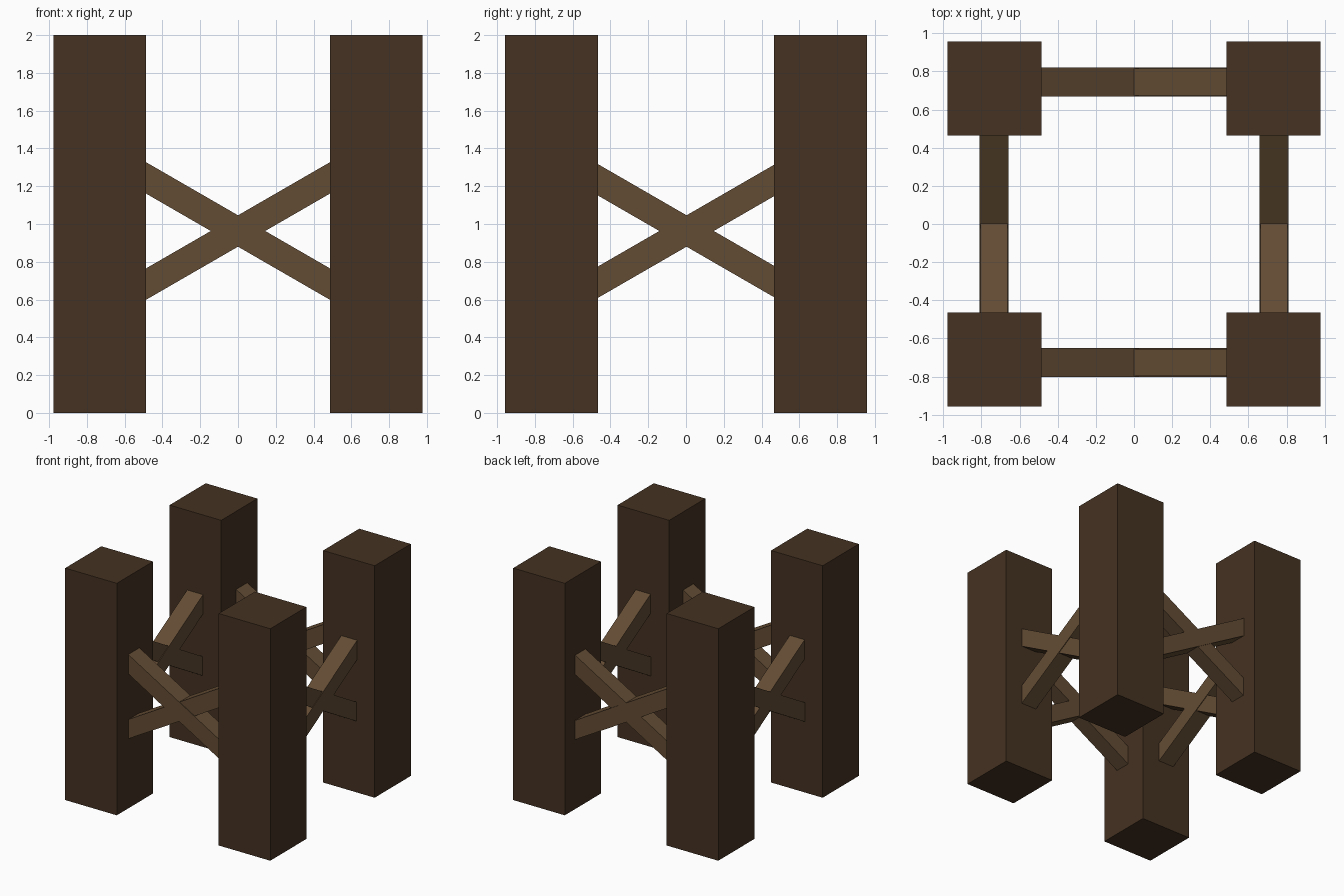
import bpy
from math import radians, cos

if "Cube" in bpy.data.objects:
    bpy.data.objects.remove(bpy.data.objects["Cube"])


def material(name, rgb):
    m = bpy.data.materials.new(name)
    m.diffuse_color = (*rgb, 1)
    m.use_nodes = True
    m.node_tree.nodes["Principled BSDF"].inputs["Base Color"].default_value = m.diffuse_color
    return m


dark_wood = material("dark_wood", (0.060, 0.032, 0.016))
light_wood = material("light_wood", (0.125, 0.072, 0.034))


def box(name, centre, size, mat, rot=(0, 0, 0)):
    bpy.ops.mesh.primitive_cube_add(size=1, location=centre, rotation=rot)
    ob = bpy.context.object
    ob.name = name
    ob.scale = size
    ob.data.materials.append(mat)
    return ob


# Four corner posts
for sx, side in ((-1, "left"), (1, "right")):
    for sy, end in ((-1, "front"), (1, "back")):
        box(f"{end}_{side}_post", (sx * 0.732, sy * 0.711, 1),
            (0.492, 0.492, 2), dark_wood)

# Crossed braces, ends let slightly into the posts
TILT = radians(30)
THICK = 0.144
MID_Z = 0.963
LENGTH = 2 * 0.53 / cos(TILT)
for end, y in (("front", -0.725), ("back", 0.745)):
    box(f"{end}_falling_brace", (0, y, MID_Z), (LENGTH, 0.152, THICK),
        light_wood, (0, TILT, 0))
    box(f"{end}_rising_brace", (0, y, MID_Z), (LENGTH, 0.142, THICK),
        light_wood, (0, -TILT, 0))
for side, x in (("left", -0.735), ("right", 0.735)):
    box(f"{side}_rising_brace", (x, 0.003, MID_Z), (0.152, LENGTH, THICK),
        light_wood, (TILT, 0, 0))
    box(f"{side}_falling_brace", (x, 0.003, MID_Z), (0.142, LENGTH, THICK),
        light_wood, (-TILT, 0, 0))
